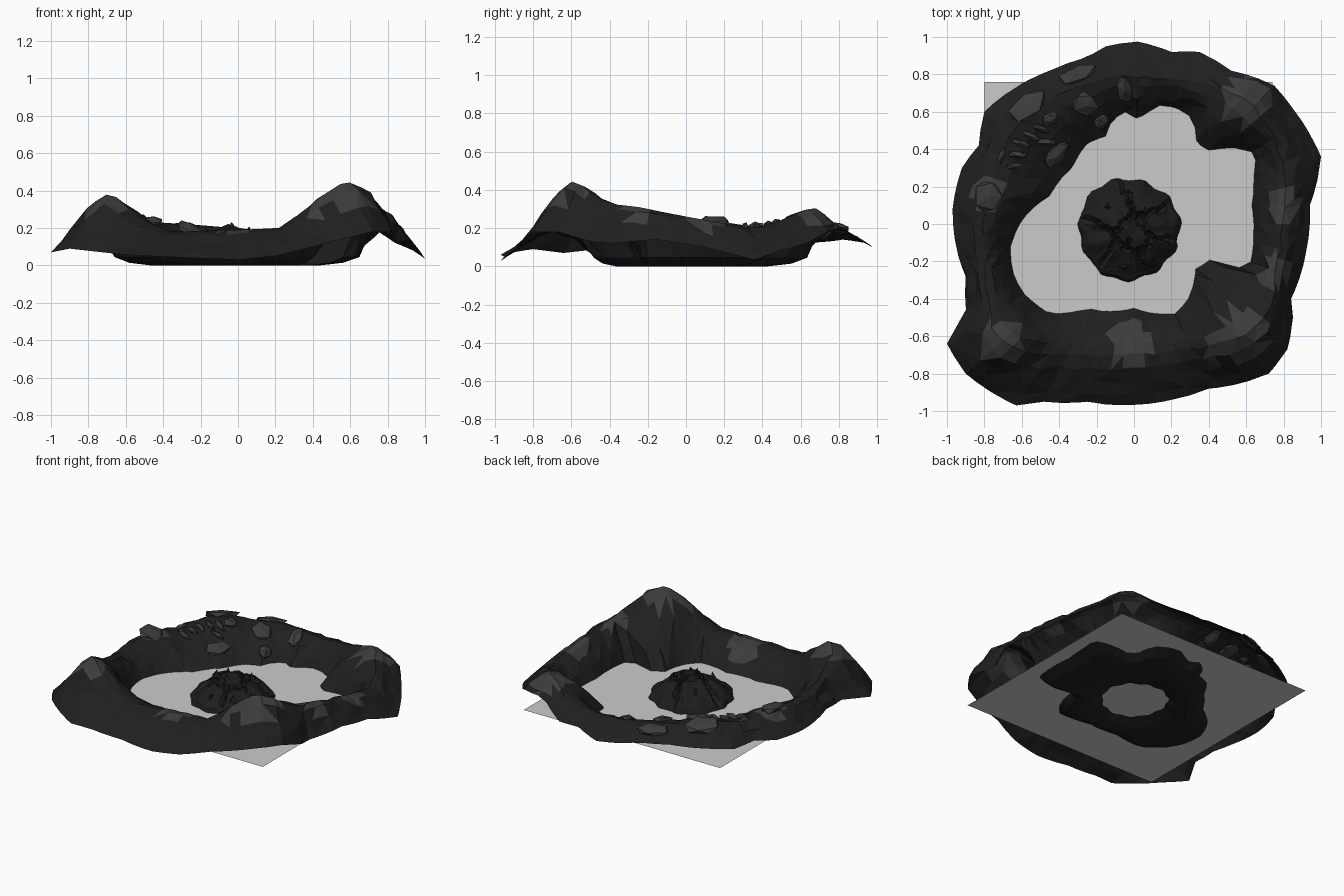
import bpy, bmesh, math, random
from mathutils import Vector, Matrix, noise
from mathutils.bvhtree import BVHTree

if "Cube" in bpy.data.objects:
    bpy.data.objects.remove(bpy.data.objects["Cube"])

random.seed(4)
WATER = 0.045


def material(name, v):
    m = bpy.data.materials.new(name)
    m.diffuse_color = (v, v, v, 1)
    m.use_nodes = True
    m.node_tree.nodes["Principled BSDF"].inputs["Base Color"].default_value = m.diffuse_color
    return m


ROCK = material("dark_rock", 0.014)
PALE = material("worn_rock", 0.045)
CHAR = material("charred_rock", 0.012)


def finish(bm, name, mats):
    me = bpy.data.meshes.new(name)
    bm.to_mesh(me)
    bm.free()
    for m in mats:
        me.materials.append(m)
    ob = bpy.data.objects.new(name, me)
    bpy.context.collection.objects.link(ob)
    return ob


def polar(points):
    """Outline points (x, y[, z]) sorted as (angle, radius, z)."""
    return sorted((math.atan2(p[1], p[0]), math.hypot(p[0], p[1]),
                   p[2] if len(p) > 2 else WATER) for p in points)


def sample(line, a):
    """Radius and height of a closed outline at angle a."""
    tau = 2 * math.pi
    a = (a + math.pi) % tau - math.pi
    ext = [(line[-1][0] - tau, *line[-1][1:])] + line + [(line[0][0] + tau, *line[0][1:])]
    for p, q in zip(ext, ext[1:]):
        if p[0] <= a <= q[0]:
            t = (a - p[0]) / max(q[0] - p[0], 1e-6)
            return p[1] + (q[1] - p[1]) * t, p[2] + (q[2] - p[2]) * t


def grid_faces(bm, rows):
    """Join closed rings of vertices with triangles."""
    n = len(rows[0])
    for j in range(len(rows) - 1):
        for i in range(n):
            k = (i + 1) % n
            a, b, c, d = rows[j][i], rows[j + 1][i], rows[j + 1][k], rows[j][k]
            if (i + j) % 2:
                bm.faces.new((a, b, c)); bm.faces.new((a, c, d))
            else:
                bm.faces.new((a, b, d)); bm.faces.new((b, c, d))


# Crater outlines: shore of the pool, ridge line, outer skirt
shore = polar([(.65, .35), (.62, .4), (.38, .39), (.33, .45), (.32, .56), (.25, .61), (.15, .64),
               (.08, .60), (.02, .56), (-.05, .6), (-.12, .55), (-.15, .47), (-.25, .43), (-.33, .3),
               (-.45, .15), (-.6, .02), (-.66, -.12), (-.65, -.25), (-.6, -.36), (-.45, -.48),
               (-.25, -.45), (0, -.45), (.22, -.48), (.29, -.4), (.33, -.24), (.42, -.18),
               (.55, -.235), (.62, -.22), (.64, -.05), (.63, .1), (.64, .25)])
ridge = polar([(-.74, -.6, .37), (-.68, -.65, .385), (-.6, -.67, .32), (-.5, -.69, .24), (-.36, -.69, .18),
               (0, -.68, .19), (.22, -.68, .2), (.35, -.66, .29), (.45, -.64, .37), (.56, -.6, .445),
               (.64, -.57, .44), (.71, -.47, .365), (.75, -.38, .325), (.76, -.25, .31), (.79, -.05, .27),
               (.81, .17, .23), (.79, .36, .195), (.71, .52, .25), (.61, .67, .315), (.45, .73, .25),
               (.3, .76, .2), (.1, .78, .19), (-.2, .77, .215), (-.42, .68, .23), (-.55, .6, .26),
               (-.72, .36, .205), (-.78, .15, .24), (-.8, -.15, .21), (-.78, -.38, .25)])
skirt = polar([(-1, -.64, .07), (-.9, -.8, .09), (-.63, -.97, .06), (-.48, -.95, .05), (-.25, -.95, .04),
               (0, -.967, .03), (.2, -.94, .05), (.4, -.88, .1), (.72, -.8, .18), (.82, -.67, .18),
               (.85, -.5, .13), (.84, -.4, .12), (.92, -.15, .14), (.94, .1, .1), (1, .36, .035),
               (.935, .49, .08), (.84, .63, .12), (.75, .74, .18), (.6, .8, .2), (.52, .82, .18),
               (.35, .92, .13), (.2, .92, .13), (.02, .975, .1), (-.15, .95, .12), (-.25, .89, .13),
               (-.45, .82, .14), (-.6, .75, .13), (-.8, .6, .12), (-.83, .42, .12), (-.92, .3, .1),
               (-.97, .08, .1), (-.94, -.17, .1), (-.9, -.28, .09), (-.89, -.52, .09)])


# Central mound footprint
MC = Vector((-.028, -.028))


def foot(a):
    return .278 + .006 * math.sin(3 * a + 1) + .009 * math.sin(11 * a)


# Crater: trough, inner wall, ridge and outer slope as one faceted sheet
bm = bmesh.new()
N = 80
rows = [[] for _ in range(13)]
for i in range(N):
    a = 2 * math.pi * i / N - math.pi
    near = min((s[0] for s in skirt), key=lambda s: abs(s - a))
    if abs(near - a) < math.pi / N * .9:  # keep the sharp skirt corners
        a = near
    d = Vector((math.cos(a), math.sin(a)))
    rs, _ = sample(shore, a)
    rc, zc = sample(ridge, a)
    ro, zo = sample(skirt, a)
    rc = max(rc, rs + .06)
    base = MC + d * foot(a) * .76
    prof = [(0, .038), (.25, .012), (.55, .0), (.82, .014), (rs, WATER)]
    prof += [(rs + (rc - rs) * t, WATER + (zc - WATER) * h)
             for t, h in ((.25, .38), (.5, .7), (.76, .92), (1, 1))]
    prof += [(rc + (ro - rc) * t, zo + (zc - zo) * h)
             for t, h in ((.28, .86), (.56, .52), (.8, .24), (1, 0))]
    for j, (r, z) in enumerate(prof):
        if j < 4:
            p = base.lerp(d * rs, r)
        else:
            if 4 < j < 12:
                r += random.uniform(-.01, .01)
                z += random.uniform(-.007, .007) * (j != 8)
            p = d * r
        rows[j].append(bm.verts.new((p.x, p.y, max(z, 0))))
grid_faces(bm, rows)
bm.normal_update()

# Worn pale tops of the highest spots
caps = [(-.7, -.62, .11), (-.02, -.64, .12), (.6, -.59, .14), (.47, -.65, .1), (.75, -.25, .09),
        (.8, .1, .09), (.6, .66, .13), (-.78, .15, .09)]
for f in bm.faces:
    c = f.calc_center_median()
    if f.normal.z > .55 and any(math.hypot(c.x - x, c.y - y) < r for x, y, r in caps):
        f.material_index = 1
tree = BVHTree.FromBMesh(bm)
finish(bm, "crater_wall", [ROCK, PALE])


# Boulders and slab steps embedded in the back-left slope, tilted to lie on it
def boulder(name, x, y, size, turn):
    hit, normal, _, _ = tree.ray_cast(Vector((x, y, 2)), Vector((0, 0, -1)))
    b = bmesh.new()
    bmesh.ops.create_icosphere(b, subdivisions=1, radius=1)
    for v in b.verts:
        v.co *= random.uniform(.85, 1.12)
    tilt = Vector((0, 0, 1)).rotation_difference(normal).to_matrix().to_4x4()
    m = (Matrix.Translation(hit) @ tilt @ Matrix.Rotation(math.radians(turn), 4, 'Z')
         @ Matrix.Diagonal((*size, 1)))
    bmesh.ops.transform(b, matrix=m, verts=b.verts)
    finish(b, name, [PALE])


for i, (x, y, sx, sy, t) in enumerate([(-.57, .63, .12, .075, 40), (-.3, .8, .12, .055, 25),
                                       (-.26, .64, .075, .085, 60), (-.05, .72, .05, .085, 10),
                                       (-.42, .37, .055, .1, -35), (-.78, .15, .09, .09, 0),
                                       (-.45, .56, .05, .04, 30), (-.17, .55, .05, .05, 0)]):
    boulder(f"boulder_{i + 1}", x, y, (sx, sy, .03), t)
for i, (x, y, t) in enumerate([(-.64, .31, 0), (-.62, .37, -8), (-.6, .43, -20), (-.55, .47, -30),
                               (-.5, .51, -25), (-.47, .44, -10), (-.71, .36, 70)]):
    boulder(f"slab_step_{i + 1}", x, y, (.06, .02, .025), t)


# Central mound: cracked dome split into plates
seeds = [MC + Vector((math.cos(a), math.sin(a))) * r for a, r in
         ((2.3, .14), (1.0, .2), (.2, .16), (-.75, .2), (-1.7, .17), (-2.75, .2), (-.9, .06))]
lift = [random.uniform(-.012, .016) for _ in seeds]


def mound_height(p, t):
    ds = sorted(((p - s).length, k) for k, s in enumerate(seeds))
    gap = ds[1][0] - ds[0][0]
    z = .05 + .15 * (1 - t ** 2) + lift[ds[0][1]] * (1 - t ** 4)
    z += .022 * noise.noise(Vector((p.x * 14, p.y * 14, 1)))
    return z - (.035 * (1 - t ** 6) if gap < .02 else 0)


bm = bmesh.new()
M, R = 56, 14
rows = []
for j in range(R + 1):
    t = 1 - j / (R + .5)
    ring = []
    for i in range(M):
        a = 2 * math.pi * i / M
        p = MC + Vector((math.cos(a), math.sin(a))) * foot(a) * t
        z = .03 if j == 0 else mound_height(p, t)
        ring.append(bm.verts.new((p.x, p.y, z)))
    rows.append(ring)
grid_faces(bm, rows)
bm.faces.new(rows[-1])
bmesh.ops.recalc_face_normals(bm, faces=bm.faces)
finish(bm, "central_mound", [CHAR])

# Small spikes on the mound
bm = bmesh.new()
for x, y in ((-.14, .09), (-.02, .08), (.06, .07), (.06, -.04), (-.17, .0), (-.05, -.23), (.1, -.2),
             (-.03, -.08), (-.11, -.06), (.13, .08)):
    p = Vector((x, y))
    z = mound_height(p, (p - MC).length / .278)
    m = (Matrix.Translation((x, y, z + .008)) @ Matrix.Rotation(random.uniform(-.4, .4), 4, 'X')
         @ Matrix.Rotation(random.uniform(-.4, .4), 4, 'Y'))
    bmesh.ops.create_cone(bm, segments=4, radius1=.026, radius2=.002, depth=.05, matrix=m, cap_ends=True)
finish(bm, "mound_spikes", [CHAR])

# Flat pool surface
bpy.ops.mesh.primitive_plane_add(size=1.54, location=(-.03, -.01, WATER))
bpy.context.object.name = "pool_surface"
